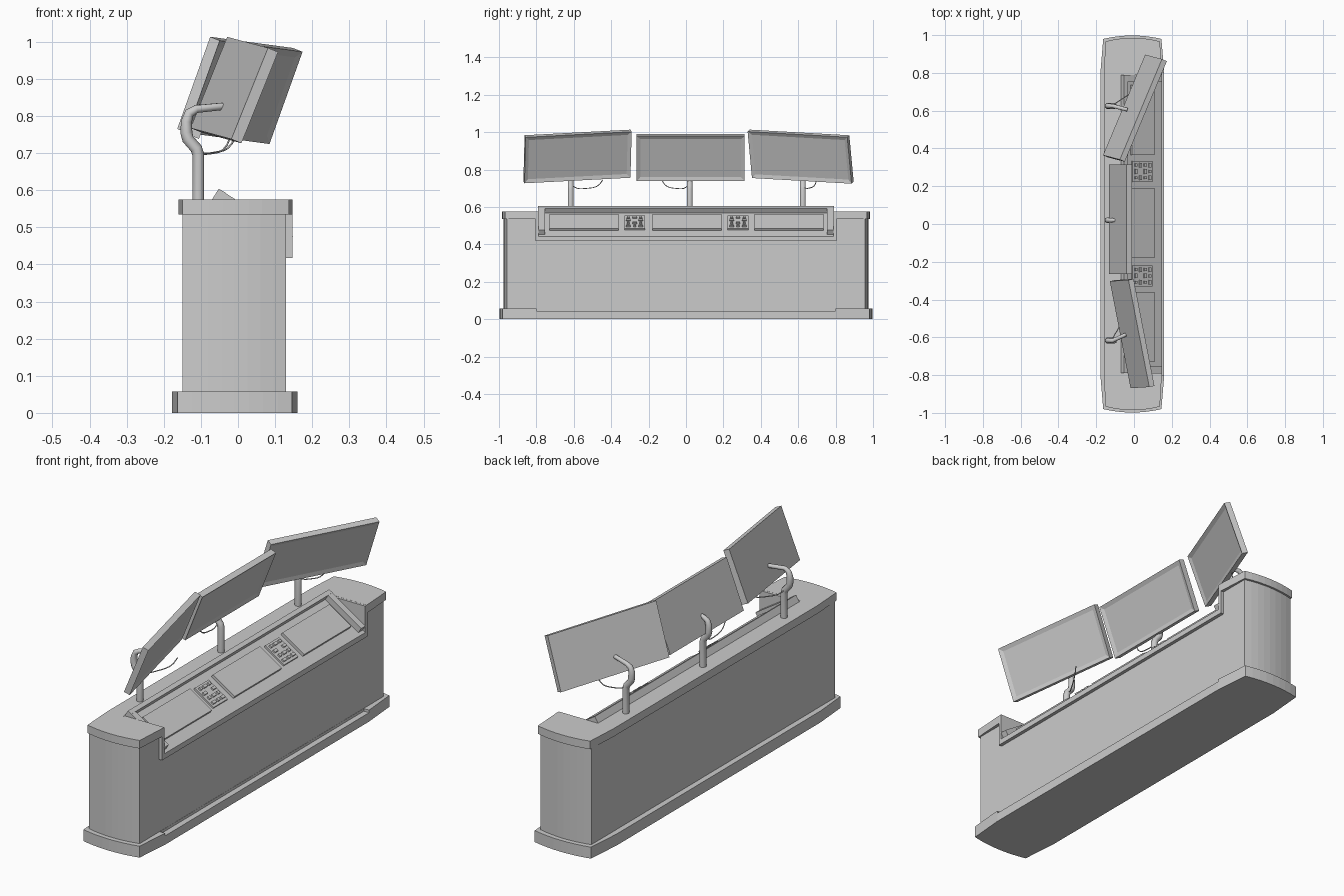
import bpy, bmesh, math
from mathutils import Vector, Matrix

if "Cube" in bpy.data.objects:
    bpy.data.objects.remove(bpy.data.objects["Cube"])


def prism(name, pts, axis, lo, hi):
    """Extrude a 2D outline: axis 'z' takes (x, y) points, axis 'y' takes (x, z)."""
    bm = bmesh.new()
    co = (lambda p, h: (p[0], p[1], h)) if axis == 'z' else (lambda p, h: (p[0], h, p[1]))
    a = [bm.verts.new(co(p, lo)) for p in pts]
    b = [bm.verts.new(co(p, hi)) for p in pts]
    bm.faces.new(a)
    bm.faces.new(b)
    n = len(pts)
    for i in range(n):
        bm.faces.new((a[i], a[(i + 1) % n], b[(i + 1) % n], b[i]))
    return finish(name, bm)


def finish(name, bm, recalc=True):
    if recalc:
        bmesh.ops.recalc_face_normals(bm, faces=bm.faces)
    me = bpy.data.meshes.new(name)
    bm.to_mesh(me)
    bm.free()
    ob = bpy.data.objects.new(name, me)
    bpy.context.collection.objects.link(ob)
    return ob


def block(name, size, matrix):
    bm = bmesh.new()
    bmesh.ops.create_cube(bm, size=1, matrix=matrix @ Matrix.Diagonal((*size, 1)))
    return finish(name, bm)


def outline(x0, x1, y_corner, bulge, taper=0.0, y_taper=0.8):
    """Long plan outline with gently curved ends and optional tapered corners."""
    a, b = x0 + taper, x1 - taper
    end = []
    for i in range(9):
        t = i / 8
        end.append((b + (a - b) * t, y_corner + bulge * (1 - (2 * t - 1) ** 2)))
    half = ([(x1, y_taper)] if taper else []) + end + ([(x0, y_taper)] if taper else [])
    return half + [(x, -y) for x, y in reversed(half)]


def cut(ob, cutter):
    m = ob.modifiers.new("cut", 'BOOLEAN')
    m.operation = 'DIFFERENCE'
    m.solver = 'EXACT'
    m.object = cutter
    bpy.context.view_layer.objects.active = ob
    bpy.ops.object.modifier_apply(modifier=m.name)


def tube(name, pts, radii, res=3):
    cu = bpy.data.curves.new(name, 'CURVE')
    cu.dimensions = '3D'
    cu.bevel_depth = 1.0
    cu.bevel_resolution = res
    cu.use_fill_caps = True
    sp = cu.splines.new('POLY')
    sp.points.add(len(pts) - 1)
    for p, co, r in zip(sp.points, pts, radii):
        p.co = (*co, 1)
        p.radius = r
    ob = bpy.data.objects.new(name, cu)
    bpy.context.collection.objects.link(ob)
    return ob


# Cabinet: plinth, body and top cap, notched at the front for the desk
plinth = prism("plinth", outline(-0.178, 0.16, 0.98, 0.018, 0.015), 'z', 0, 0.057)
body = prism("cabinet_body", outline(-0.15, 0.13, 0.957, 0.018), 'z', 0.03, 0.55)
cap = prism("top_cap", outline(-0.16, 0.147, 0.967, 0.018, 0.01), 'z', 0.535, 0.575)
notch = prism("notch_cutter", [(-0.07, 0.43), (0.3, 0.43), (0.3, 0.8), (-0.07, 0.8)], 'y', -0.8, 0.8)
step = prism("step_cutter", [(0.131, 0.044), (0.3, 0.044), (0.3, 0.1), (0.131, 0.1)], 'y', -0.8, 0.8)
cut(body, notch)
cut(cap, notch)
cut(plinth, step)
for c in (notch, step):
    bpy.data.objects.remove(c)

# Sloping desk tray with rear ridge, end rails and notch trims
prism("desk_tray", [(-0.07, 0.417), (-0.07, 0.575), (-0.052, 0.604), (-0.033, 0.593),
                    (-0.049, 0.568), (0.147, 0.443), (0.147, 0.417)], 'y', -0.79, 0.79)
for s, side in ((-1, "near"), (1, "far")):
    y0, y1 = sorted((s * 0.755, s * 0.79))
    prism("desk_rail_" + side, [(-0.052, 0.604), (0.148, 0.476), (0.132, 0.45), (-0.068, 0.578)],
          'y', y0, y1)
    y0, y1 = sorted((s * 0.788, s * 0.805))
    prism("notch_trim_" + side, [(-0.07, 0.417), (0.147, 0.417), (0.147, 0.5745), (-0.07, 0.5745)],
          'y', y0, y1)

# Keyboards and button pads lying on the slope
TILT = Matrix.Rotation(math.atan(0.64), 4, 'Y')


def on_slope(x, y):
    return Matrix.Translation((x, y, 0.568 - 0.64 * (x + 0.049))) @ TILT


for i, y in enumerate((-0.545, 0.005, 0.55)):
    block(f"keyboard_{i}", (0.142, 0.37, 0.03), on_slope(0.04, y))
for i, y in enumerate((-0.275, 0.278)):
    frame = on_slope(0.04, y)
    block(f"button_pad_{i}", (0.125, 0.11, 0.02), frame)
    for r in range(4):
        for c in range(3):
            if (r, c) == (1, 1):
                continue
            w = 0.024 if (r + c) % 2 else 0.014
            block(f"button_{i}_{r}_{c}", (0.014, w, 0.014),
                  frame @ Matrix.Translation((-0.044 + r * 0.029, -0.034 + c * 0.034, 0.012)))


# Monitors: slab with a recessed screen, oriented by width and height directions
def monitor(name, centre, u, v, w=0.578, h=0.265, t=0.03):
    u = Vector(u).normalized()
    n = u.cross(Vector(v)).normalized()
    v = n.cross(u)
    m = Matrix((n, u, v)).transposed().to_4x4()
    m.translation = centre
    bm = bmesh.new()
    bmesh.ops.create_cube(bm, size=1, matrix=Matrix.Diagonal((t, w, h, 1)))
    bm.normal_update()
    front = max(bm.faces, key=lambda f: f.normal.x)
    bmesh.ops.inset_region(bm, faces=[front], thickness=0.028)
    bmesh.ops.translate(bm, verts=front.verts, vec=(-0.007, 0, 0))
    ob = finish(name, bm)
    ob.data.transform(m)


monitor("monitor_near", (-0.01, -0.58, 0.87), (-0.111, 0.571, 0.03), (0.104, 0, 0.255))
monitor("monitor_middle", (-0.072, 0.025, 0.864), (0, 1, 0), (0.095, 0, 0.24), h=0.258)
monitor("monitor_far", (0.005, 0.613, 0.869), (0.222, 0.53, -0.03), (0.1, 0, 0.25))

# Monitor stands: post, kinked neck and arm, plus a drooping cable
stands = (
    ("near", -0.617, (-0.042, -0.585, 0.826), (-0.02, -0.445, 0.745)),
    ("middle", 0.02, (-0.09, 0.02, 0.826), (-0.125, -0.13, 0.745)),
    ("far", 0.625, (-0.035, 0.605, 0.826), (-0.005, 0.70, 0.75)),
)
for name, y, tip, plug in stands:
    tube("stand_" + name,
         [(-0.107, y, 0.56), (-0.107, y, 0.695), (-0.112, y, 0.712), (-0.135, y, 0.738),
          (-0.139, y, 0.755), (-0.139, y, 0.785), (-0.131, y, 0.808), (-0.112, y, 0.819), tip],
         [0.016] * 5 + [0.015, 0.013, 0.011, 0.010])
    a, b = Vector((-0.12, y, 0.73)), Vector(plug)
    path = []
    for i in range(11):
        k = i / 10
        p = a.lerp(b, k)
        p.z -= 0.038 * (1 - (2 * k - 1) ** 4)
        path.append(p)
    tube("cable_" + name, path, [0.0025] * 11, 1)
